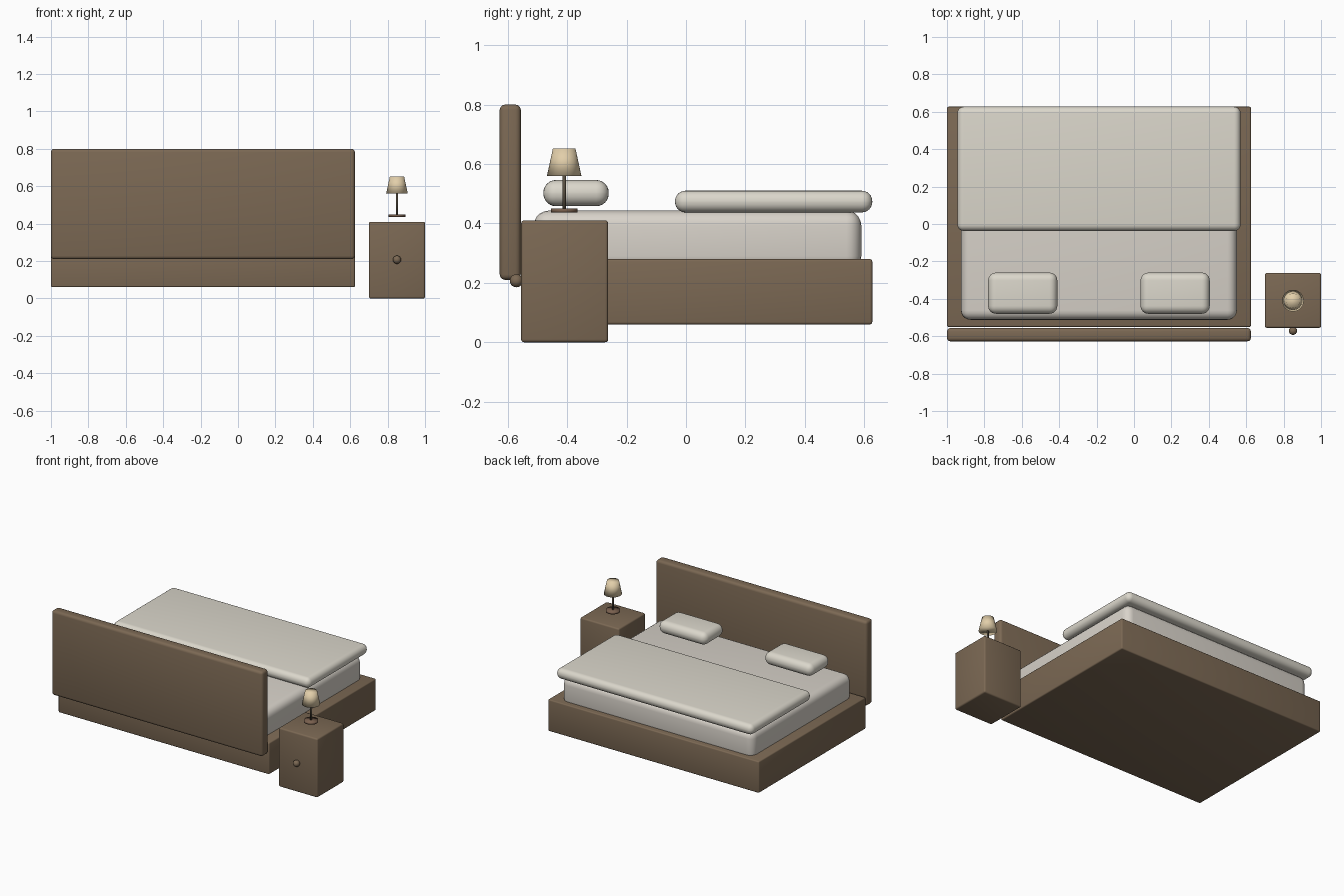
import bpy
import bmesh
from mathutils import Vector, Matrix

cube = bpy.data.objects.get("Cube")
if cube:
    bpy.data.objects.remove(cube, do_unlink=True)


def material(name, color):
    mat = bpy.data.materials.new(name)
    mat.use_nodes = True
    mat.diffuse_color = (*color, 1)
    mat.node_tree.nodes["Principled BSDF"].inputs["Base Color"].default_value = (*color, 1)
    return mat


wood = material("brown wood", (0.20, 0.14, 0.088))
linen = material("mattress linen", (0.69, 0.65, 0.59))
bedding = material("cream bedding", (0.71, 0.68, 0.60))
shade_cloth = material("lamp shade cloth", (0.76, 0.62, 0.40))
metal = material("dark bronze", (0.10, 0.08, 0.055))
lamp_wood = material("lamp base wood", (0.19, 0.115, 0.075))


def finish(name, bm, mat):
    mesh = bpy.data.meshes.new(name)
    bm.to_mesh(mesh)
    bm.free()
    mesh.materials.append(mat)
    mesh.shade_smooth()
    obj = bpy.data.objects.new(name, mesh)
    bpy.context.collection.objects.link(obj)
    return obj


def rounded_box(name, low, high, radius, mat, segments=3):
    """Box between two corners, with softly rounded edges."""
    low, high = Vector(low), Vector(high)
    bm = bmesh.new()
    bmesh.ops.create_cube(bm, size=1)
    bmesh.ops.scale(bm, vec=high - low, verts=bm.verts)
    bmesh.ops.translate(bm, vec=(low + high) / 2, verts=bm.verts)
    bmesh.ops.bevel(bm, geom=bm.edges[:], offset=radius, segments=segments,
                    profile=0.5, affect='EDGES')
    return finish(name, bm, mat)


def cone(name, x, y, bottom, top, r_bottom, r_top, mat):
    """Closed upright cylinder or tapered cone."""
    bm = bmesh.new()
    bmesh.ops.create_cone(bm, cap_ends=True, segments=32, radius1=r_bottom,
                          radius2=r_top, depth=top - bottom,
                          matrix=Matrix.Translation((x, y, (bottom + top) / 2)))
    return finish(name, bm, mat)


# Bed frame
rounded_box("bed_base", (-1, -0.55, 0.06), (0.625, 0.627, 0.28), 0.008, wood)
rounded_box("headboard", (-1, -0.627, 0.21), (0.625, -0.556, 0.80), 0.018, wood)

# Mattress, duvet and the pair of pillows
rounded_box("mattress", (-0.925, -0.512, 0.24), (0.55, 0.59, 0.443), 0.05, linen, 5)
rounded_box("duvet", (-0.945, -0.037, 0.437), (0.57, 0.627, 0.51), 0.035, bedding, 6)
for side, x in (("right", -0.595), ("left", 0.22)):
    rounded_box(side + "_pillow", (x - 0.185, -0.48, 0.458),
                (x + 0.185, -0.26, 0.546), 0.042, bedding, 6)

# Nightstand with its round knob
rounded_box("nightstand", (0.70, -0.555, 0), (1, -0.262, 0.41), 0.01, wood)
knob = bmesh.new()
bmesh.ops.create_uvsphere(knob, u_segments=24, v_segments=16, radius=0.022,
                          matrix=Matrix.Translation((0.85, -0.571, 0.207)))
finish("nightstand_knob", knob, wood)

# Table lamp
lamp_x, lamp_y = 0.85, -0.41
base = cone("lamp_base", lamp_x, lamp_y, 0.436, 0.45, 0.045, 0.045, lamp_wood)
pole = cone("lamp_pole", lamp_x, lamp_y, 0.44, 0.57, 0.006, 0.006, metal)
shade = cone("lamp_shade", lamp_x, lamp_y, 0.56, 0.652, 0.058, 0.038, shade_cloth)
